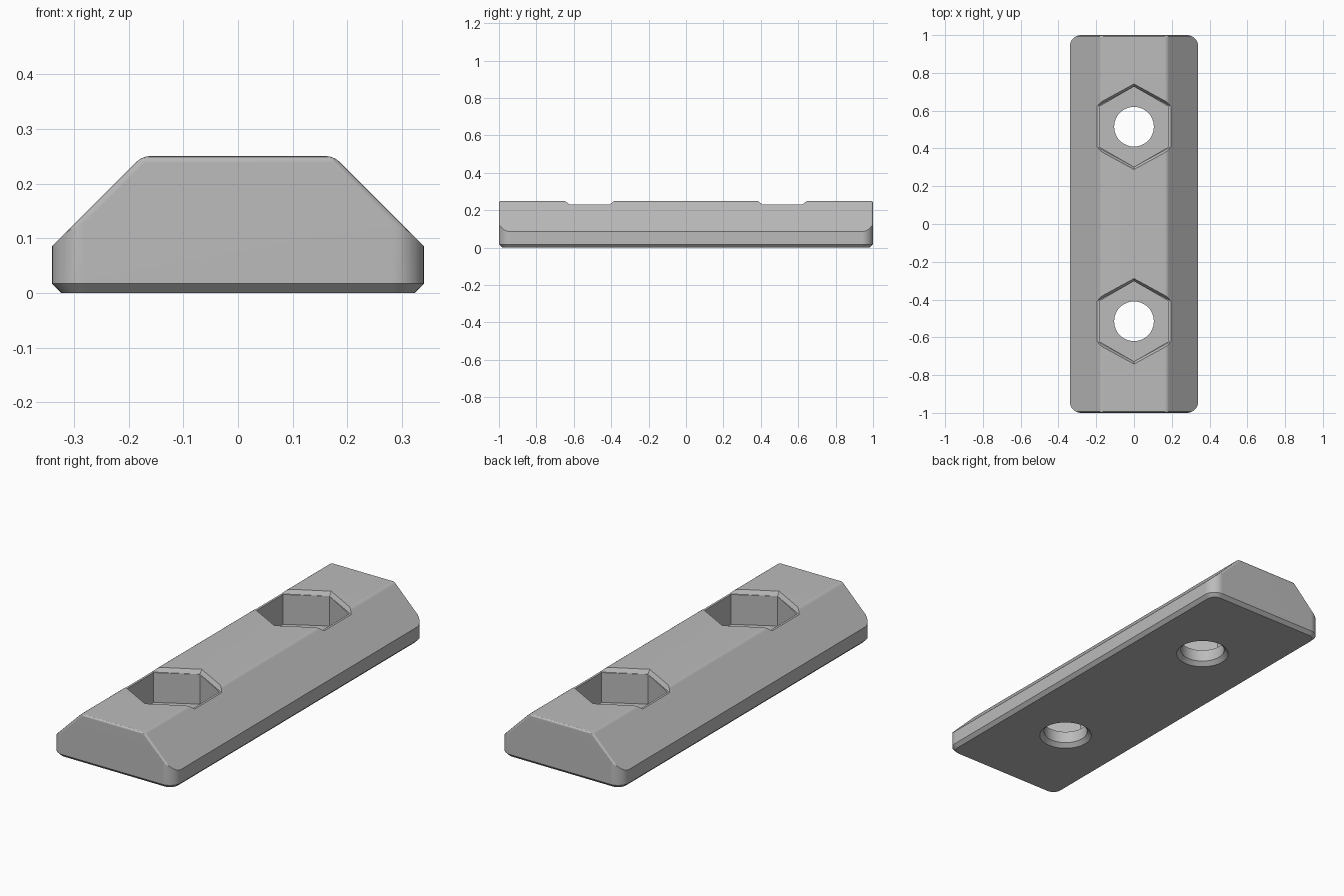
import bpy, bmesh
from math import sin, cos, pi, radians, sqrt

old = bpy.data.objects.get("Cube")
if old:
    bpy.data.objects.remove(old, do_unlink=True)

HALF_W, HALF_L, HEIGHT = 0.34, 1.0, 0.25
CORNER, CHAMFER, SOFT = 0.06, 0.017, 0.012
HOLE_Y, HOLE_R, HEX_R, FLOOR, NOTCH = 0.515, 0.105, 0.212, 0.08, 0.23

grey = bpy.data.materials.new("plain grey")
grey.use_nodes = True
colour = (0.5, 0.5, 0.5, 1)
grey.diffuse_color = colour
grey.node_tree.nodes["Principled BSDF"].inputs["Base Color"].default_value = colour


def loft(name, rings):
    """Closed solid through a stack of equal-sized point rings."""
    bm = bmesh.new()
    loops = [[bm.verts.new(p) for p in ring] for ring in rings]
    n = len(loops[0])
    for a, b in zip(loops, loops[1:]):
        for i in range(n):
            j = (i + 1) % n
            bm.faces.new((a[i], a[j], b[j], b[i]))
    bm.faces.new(loops[0])
    bm.faces.new(loops[-1])
    bmesh.ops.recalc_face_normals(bm, faces=bm.faces)
    mesh = bpy.data.meshes.new(name)
    bm.to_mesh(mesh)
    bm.free()
    mesh.materials.append(grey)
    obj = bpy.data.objects.new(name, mesh)
    bpy.context.collection.objects.link(obj)
    return obj


def polygon(n, r, z, y=0, stretch=1):
    """Regular polygon with a corner pointing along y."""
    return [(stretch * r * sin(2 * pi * i / n), y + r * cos(2 * pi * i / n), z)
            for i in range(n)]


def rounded_plan(inset, z, steps=8):
    """Rounded rectangle outline of the bar."""
    r = CORNER - inset
    points = []
    for k, (sx, sy) in enumerate(((1, 1), (-1, 1), (-1, -1), (1, -1))):
        for i in range(steps + 1):
            a = (k + i / steps) * pi / 2
            points.append((sx * (HALF_W - CORNER) + r * cos(a),
                           sy * (HALF_L - CORNER) + r * sin(a), z))
    return points


def apply(obj, kind, **settings):
    mod = obj.modifiers.new(kind.lower(), kind)
    for key, value in settings.items():
        setattr(mod, key, value)
    bpy.ops.object.select_all(action="DESELECT")
    bpy.context.view_layer.objects.active = obj
    obj.select_set(True)
    bpy.ops.object.modifier_apply(modifier=mod.name)


def combine(obj, tool, operation):
    tool.hide_render = True
    apply(obj, "BOOLEAN", operation=operation, object=tool, solver="EXACT")
    bpy.data.objects.remove(tool, do_unlink=True)


# Bar body: rounded outline with a chamfered underside
bar = loft("slotted_bar", [rounded_plan(CHAMFER, 0), rounded_plan(0, CHAMFER),
                           rounded_plan(0, 0.4)])

# Sloped sides: a softened wedge-sided prism trims the body
top, low = 0.175, -0.2
wide = top + HEIGHT - low
profile = [(-wide, low), (wide, low), (top, HEIGHT), (-top, HEIGHT)]
envelope = loft("slope_cutter", [[(x, y, z) for x, z in profile]
                                 for y in (-HALF_L, HALF_L)])
apply(envelope, "BEVEL", width=SOFT, segments=3, limit_method="NONE")
combine(bar, envelope, "INTERSECT")

# Hexagonal nut pockets with flared rims, and bolt holes chamfered below
for y in (-HOLE_Y, HOLE_Y):
    pocket = loft("pocket_cutter", [polygon(6, HEX_R, FLOOR, y), polygon(6, HEX_R, 0.4, y)])
    combine(bar, pocket, "DIFFERENCE")
    flare = HEX_R + 0.015
    rim = loft("rim_cutter", [polygon(6, HEX_R + 0.001, NOTCH, y, 1.06),
                              polygon(6, flare, HEIGHT + 0.001, y, 1.06),
                              polygon(6, flare, 0.4, y, 1.06)])
    combine(bar, rim, "DIFFERENCE")
    hole = loft("hole_cutter", [polygon(48, HOLE_R + 0.03, -0.01, y),
                                polygon(48, HOLE_R, 0.02, y),
                                polygon(48, HOLE_R, 0.2, y)])
    combine(bar, hole, "DIFFERENCE")

# Smooth fillets, crisp edges
bpy.ops.object.select_all(action="DESELECT")
bpy.context.view_layer.objects.active = bar
bar.select_set(True)
bpy.ops.object.shade_smooth_by_angle(angle=radians(25))
normals = bar.modifiers.new("weighted normals", "WEIGHTED_NORMAL")
normals.keep_sharp = True
